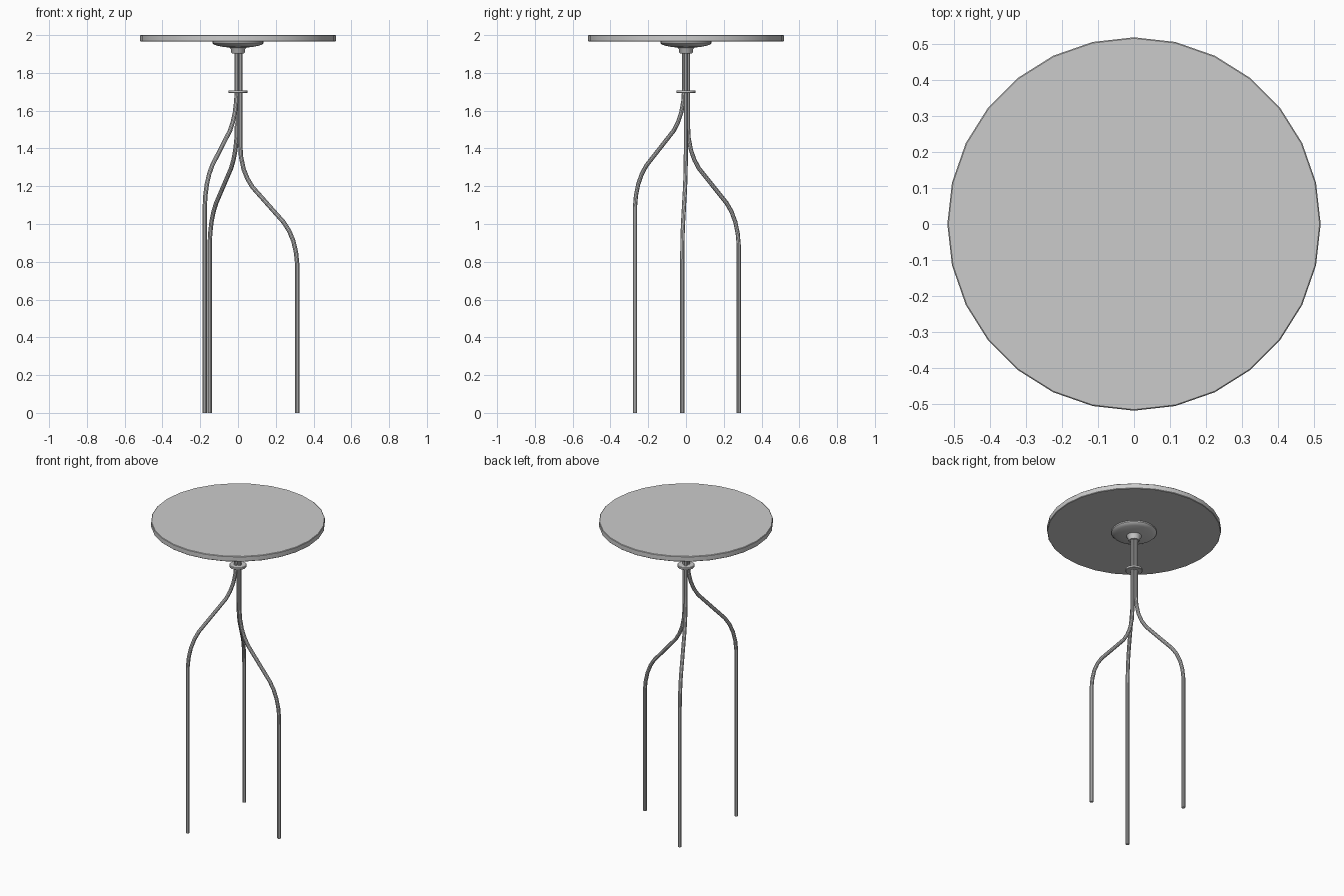
import bpy, bmesh, math
from mathutils import Vector

if "Cube" in bpy.data.objects:
    bpy.data.objects.remove(bpy.data.objects["Cube"])


def lathe(name, profile, sides):
    """Revolve (radius, z) points around z; closed with flat end caps."""
    bm = bmesh.new()
    rings = []
    for r, z in profile:
        rings.append([bm.verts.new((r * math.cos(2 * math.pi * i / sides),
                                    r * math.sin(2 * math.pi * i / sides), z))
                      for i in range(sides)])
    for a, b in zip(rings, rings[1:]):
        for i in range(sides):
            j = (i + 1) % sides
            bm.faces.new((a[i], a[j], b[j], b[i]))
    bm.faces.new(rings[0])
    bm.faces.new(rings[-1])
    bmesh.ops.recalc_face_normals(bm, faces=bm.faces)
    mesh = bpy.data.meshes.new(name)
    bm.to_mesh(mesh)
    bm.free()
    obj = bpy.data.objects.new(name, mesh)
    bpy.context.collection.objects.link(obj)
    smooth(obj)
    return obj


def smooth(obj):
    bpy.ops.object.select_all(action='DESELECT')
    obj.select_set(True)
    bpy.context.view_layer.objects.active = obj
    bpy.ops.object.shade_smooth_by_angle(angle=math.radians(35))


def leg(name, foot, bend_z):
    """Bent tube leaving the stem and dropping straight to the foot."""
    reach = Vector(foot).length
    direction = Vector(foot).normalized()
    # (distance from axis, height relative to the upper bend)
    bend = [(0.012, 0.22), (0.016, 0.155), (0.030, 0.09), (0.050, 0.04),
            (0.077, -0.005), (reach - 0.072, -0.19), (reach - 0.043, -0.235),
            (reach - 0.020, -0.29), (reach - 0.006, -0.35), (reach, -0.41)]
    path = [(0.012, 1.95)] + [(r, bend_z + h) for r, h in bend] + [(reach, 0)]
    curve = bpy.data.curves.new(name, 'CURVE')
    curve.dimensions = '3D'
    curve.bevel_depth = 0.0115
    curve.bevel_resolution = 3
    curve.use_fill_caps = True
    spline = curve.splines.new('POLY')
    spline.points.add(len(path) - 1)
    for p, (r, z) in zip(spline.points, path):
        p.co = (direction.x * r, direction.y * r, z, 1)
    obj = bpy.data.objects.new(name, curve)
    bpy.context.collection.objects.link(obj)
    bpy.ops.object.select_all(action='DESELECT')
    obj.select_set(True)
    bpy.context.view_layer.objects.active = obj
    bpy.ops.object.convert(target='MESH')
    smooth(bpy.context.view_layer.objects.active)


# Round top with a slightly eased rim
lathe("table_top", [(0.515, 1.965), (0.518, 1.968), (0.518, 1.997), (0.515, 2.0)], 28)

# Mounting plate and hub under the top
lathe("mounting_plate", [(0.135, 1.966), (0.135, 1.957), (0.128, 1.950),
                         (0.110, 1.944), (0.080, 1.938), (0.046, 1.934),
                         (0.038, 1.925), (0.036, 1.908), (0.031, 1.902)], 28)

# Collar clamping the three legs together
lathe("collar", [(0.049, 1.693), (0.051, 1.695), (0.051, 1.706), (0.049, 1.708)], 24)

# Three legs, each bending at its own height
for name, foot, bend_z in (("front_left_leg", (-0.176, -0.27), 1.5),
                           ("back_left_leg", (-0.15, 0.279), 1.3),
                           ("right_leg", (0.313, -0.02), 1.2)):
    leg(name, foot, bend_z)
